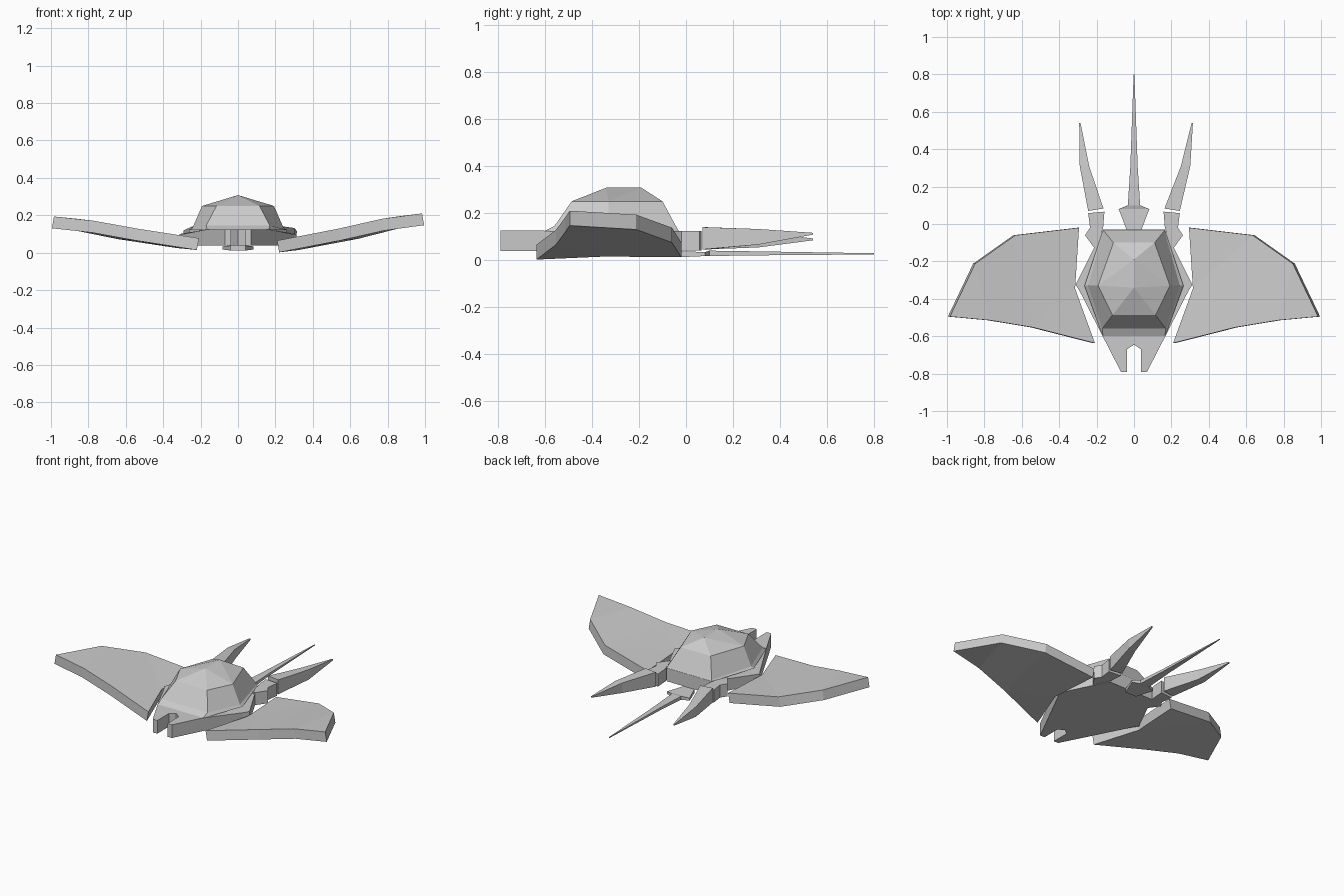
import bpy, bmesh
from mathutils import Vector

if "Cube" in bpy.data.objects:
    bpy.data.objects.remove(bpy.data.objects["Cube"])


def make(name, verts, faces):
    me = bpy.data.meshes.new(name)
    bm = bmesh.new()
    vs = [bm.verts.new(v) for v in verts]
    for f in faces:
        bm.faces.new([vs[i] for i in f])
    bmesh.ops.recalc_face_normals(bm, faces=bm.faces)
    bm.to_mesh(me)
    bm.free()
    ob = bpy.data.objects.new(name, me)
    bpy.context.collection.objects.link(ob)
    return ob


def loft(name, rings):
    """Closed skin through rings with equal point counts."""
    n = len(rings[0])
    faces = [tuple(range(n)), tuple(range((len(rings) - 1) * n, len(rings) * n))]
    for r in range(len(rings) - 1):
        for i in range(n):
            j = (i + 1) % n
            faces.append((r * n + i, r * n + j, (r + 1) * n + j, (r + 1) * n + i))
    return make(name, [p for r in rings for p in r], faces)


def prism(name, pts, z0, z1):
    return loft(name, [[(x, y, z0) for x, y in pts], [(x, y, z1) for x, y in pts]])


# Body slab with side points
half = [(.165, -.03), (.312, -.325), (.29, -.36), (.165, -.605)]
ring = half + [(-x, y) for x, y in reversed(half)]
loft("body_base", [[(x, y, .038) for x, y in ring],
                   [(x, y, .1 if abs(x) > .2 else .125) for x, y in ring]])

# Head with a central notch
head = [(.165, -.605), (.07, -.79), (.037, -.79), (.037, -.67), (0, -.645)]
prism("head", head + [(-x, y) for x, y in reversed(head[:-1])], .038, .125)

# Faceted shell: three hexagonal rings closed by a roof ridge
levels = [[(.165, -.03, .122), (.265, -.33, .122), (.165, -.605, .122)],
          [(.163, -.035, .13), (.245, -.33, .13), (.17, -.56, .145)],
          [(.11, -.10, .25), (.192, -.33, .25), (.115, -.487, .25)]]
verts = []
for lv in levels:
    verts += lv + [(-x, y, z) for x, y, z in reversed(lv)]
verts += [(0, -.19, .308), (0, -.34, .308)]
faces = [tuple(range(6))]
for r in (0, 6):
    faces += [(r + i, r + (i + 1) % 6, r + 6 + (i + 1) % 6, r + 6 + i) for i in range(6)]
R, F = 18, 19
faces += [(12, 13, R), (13, F, R), (13, 14, F), (14, 15, F),
          (15, 16, F), (16, R, F), (16, 17, R), (17, 12, R)]
make("shell", verts, faces)

# Wings: outline bottom points, thickened upward and slightly inward
wing = [(.22, -.637, .002), (.55, -.553, .066), (.78, -.515, .118), (.995, -.495, .147),
        (.86, -.212, .13), (.645, -.06, .075), (.305, -.02, .012), (.326, -.345, .015)]
top = [(0, 1, 7), (7, 1, 5), (7, 5, 6), (1, 2, 4, 5), (2, 3, 4)]
for side, label in ((1, "right_wing"), (-1, "left_wing")):
    lo = [Vector((side * x, y, z if side > 0 else .013 + z * .8)) for x, y, z in wing]
    hi = [p + Vector((-.011 * side, 0, .063)) for p in lo]
    n = len(lo)
    fs = top + [tuple(i + n for i in f) for f in top]
    fs += [(i, (i + 1) % n, (i + 1) % n + n, i + n) for i in range(n)]
    make(label, lo + hi, fs)

# Rear leg blocks and tapering spikes
block = [(.245, .058), (.158, .066), (.165, -.02), (.205, -.138), (.262, -.06), (.235, -.02)]
spike = [(.163, .083, .245, .07, .045, .14),
         (.247, .31, .297, .31, .066, .132),
         (.300, .54, .307, .54, .108, .116)]
for side, label in ((1, "right"), (-1, "left")):
    prism(label + "_leg_block", [(side * x, y) for x, y in block], .04, .123)
    rings = []
    for k, (xa, ya, xb, yb, z0, z1) in enumerate(spike):
        dx = .004 * k if side > 0 else -.007 * k
        dz = 0 if side > 0 else -.012 * k
        a, b = side * (xa + dx), side * (xb + dx)
        rings.append([(a, ya, z0 + dz), (b, yb, z0 + dz), (b, yb, z1 + dz), (a, ya, z1 + dz)])
    loft(label + "_leg_spike", rings)

# Thin tail with a barbed root
tail = [(.04, -.03, .012, .038), (.082, .08, .017, .034), (.033, .1, .017, .04),
        (.02, .3, .02, .037), (.002, .8, .024, .029)]
loft("tail", [[(-w, y, z0), (w, y, z0), (w, y, z1), (-w, y, z1)] for w, y, z0, z1 in tail])
